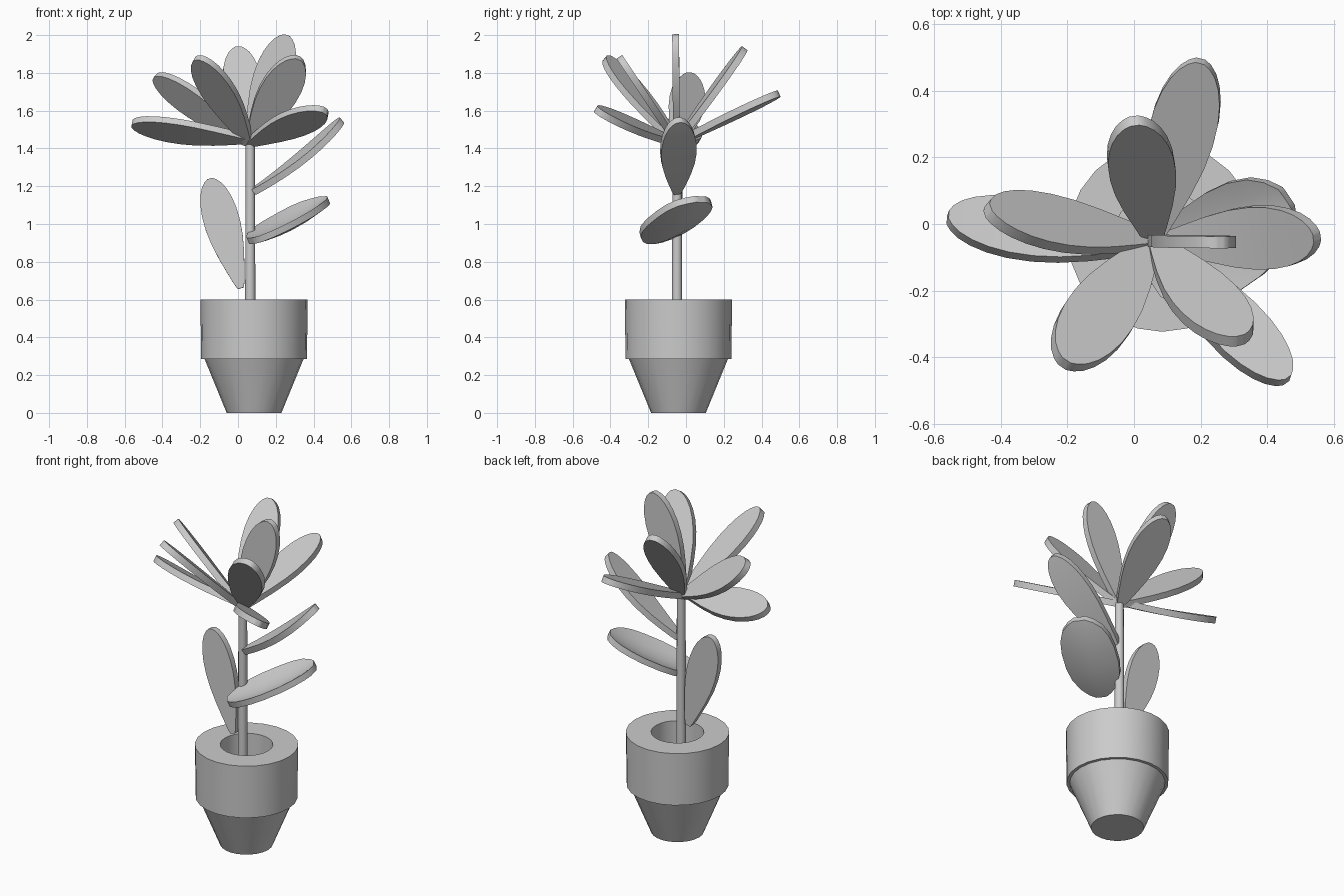
import bpy, bmesh, math
from mathutils import Vector

if "Cube" in bpy.data.objects:
    bpy.data.objects.remove(bpy.data.objects["Cube"])

POT = (0.085, -0.04)
STEM = (0.065, -0.047)
VIEW = (0.45, -0.78, 0.42)   # shared edge direction of the left-hand leaves


def finish(name, bm):
    bmesh.ops.recalc_face_normals(bm, faces=bm.faces)
    me = bpy.data.meshes.new(name)
    bm.to_mesh(me)
    bm.free()
    ob = bpy.data.objects.new(name, me)
    bpy.context.collection.objects.link(ob)
    bpy.ops.object.select_all(action='DESELECT')
    ob.select_set(True)
    bpy.context.view_layer.objects.active = ob
    bpy.ops.object.shade_smooth_by_angle(angle=math.radians(35))
    return ob


def lathe(name, profile, centre, sides):
    """Revolve (radius, z) points, capping both ends."""
    bm = bmesh.new()
    rings = []
    for r, z in profile:
        rings.append([bm.verts.new((centre[0] + r * math.cos(2 * math.pi * i / sides),
                                    centre[1] + r * math.sin(2 * math.pi * i / sides), z))
                      for i in range(sides)])
    for a, b in zip(rings, rings[1:]):
        for i in range(sides):
            j = (i + 1) % sides
            bm.faces.new((a[i], a[j], b[j], b[i]))
    bm.faces.new(rings[0])
    bm.faces.new(rings[-1])
    return finish(name, bm)


# half-width along the leaf, from stalk to rounded tip
OUTLINE = [(0, .18), (.05, .3), (.15, .48), (.3, .73), (.45, .92), (.58, 1), (.7, .99),
           (.8, .9), (.88, .75), (.94, .56), (.98, .34), (1, .14)]
OVAL = [(0, .2), (.04, .42), (.12, .68), (.25, .9), (.4, 1), (.6, 1), (.75, .92),
        (.87, .75), (.95, .5), (1, .22)]


def leaf(name, base, tip, side, width, cup=0.0, sag=0.0, outline=OUTLINE, thick=0.036):
    base, tip, side = Vector(base), Vector(tip), Vector(side)
    axis = (tip - base).normalized()
    side = (side - axis * side.dot(axis)).normalized()
    normal = axis.cross(side)
    if normal.z < 0:
        normal.negate()
    bm = bmesh.new()
    rows = []
    for t, w in outline:
        centre = base.lerp(tip, t) - normal * sag * 4 * t * (1 - t)
        rows.append([bm.verts.new(centre + side * (s * w * width / 2)
                                  + normal * (cup * (s * w) ** 2 - thick / 2))
                     for s in (-1, -.5, 0, .5, 1)])
    for a, b in zip(rows, rows[1:]):
        for i in range(4):
            bm.faces.new((a[i], a[i + 1], b[i + 1], b[i]))
    # thicken upward by extruding the sheet
    sheet = bm.faces[:]
    new = bmesh.ops.extrude_face_region(bm, geom=sheet, use_keep_orig=True)['geom']
    bmesh.ops.translate(bm, vec=normal * thick,
                        verts=[g for g in new if isinstance(g, bmesh.types.BMVert)])
    return finish(name, bm)


# pot: tapered body, overhanging rim, narrow planting hole
lathe("pot", [(.145, 0), (.262, .285), (.28, .285), (.284, .6), (.145, .6), (.145, .32)], POT, 24)
lathe("stem", [(.028, .32), (.024, 1.44)], STEM, 12)

# crown of leaves
C = (0.06, -0.05, 1.43)
leaf("crown_leaf_left_low", (.06, -.06, 1.45), (-.56, .02, 1.53), (0, -.85, .5), .2, sag=.01)
leaf("crown_leaf_left", C, (-.44, .04, 1.78), VIEW, .2)
leaf("crown_leaf_front_left", C, (-.21, -.42, 1.88), VIEW, .21)
leaf("crown_leaf_back", C, (0, .31, 1.93), (-1, 0, .18), .2)
leaf("crown_leaf_back_low", C, (.2, .49, 1.69), (1, -.25, 0), .2)
leaf("crown_leaf_upright", C, (.26, -.055, 2.0), (1, 0, -.3), .2)
leaf("crown_leaf_front_right", C, (.32, -.35, 1.88), (1, 0, 0), .21)
leaf("crown_leaf_front_right_low", C, (.46, -.47, 1.6), (-.6, -.55, .45), .19)

# leaves lower on the stem
leaf("stem_leaf_upper", (.08, -.05, 1.17), (.55, -.04, 1.55), (0, -1, -.25), .19, sag=.02)
leaf("stem_leaf_middle", (.07, -.19, .91), (.46, .08, 1.13), (-.45, .75, .0), .3,
     cup=.035, sag=.03, outline=OVAL)
leaf("stem_leaf_lower", (.015, -.055, .66), (-.15, -.035, 1.24), (1, 0, .25), .19)
